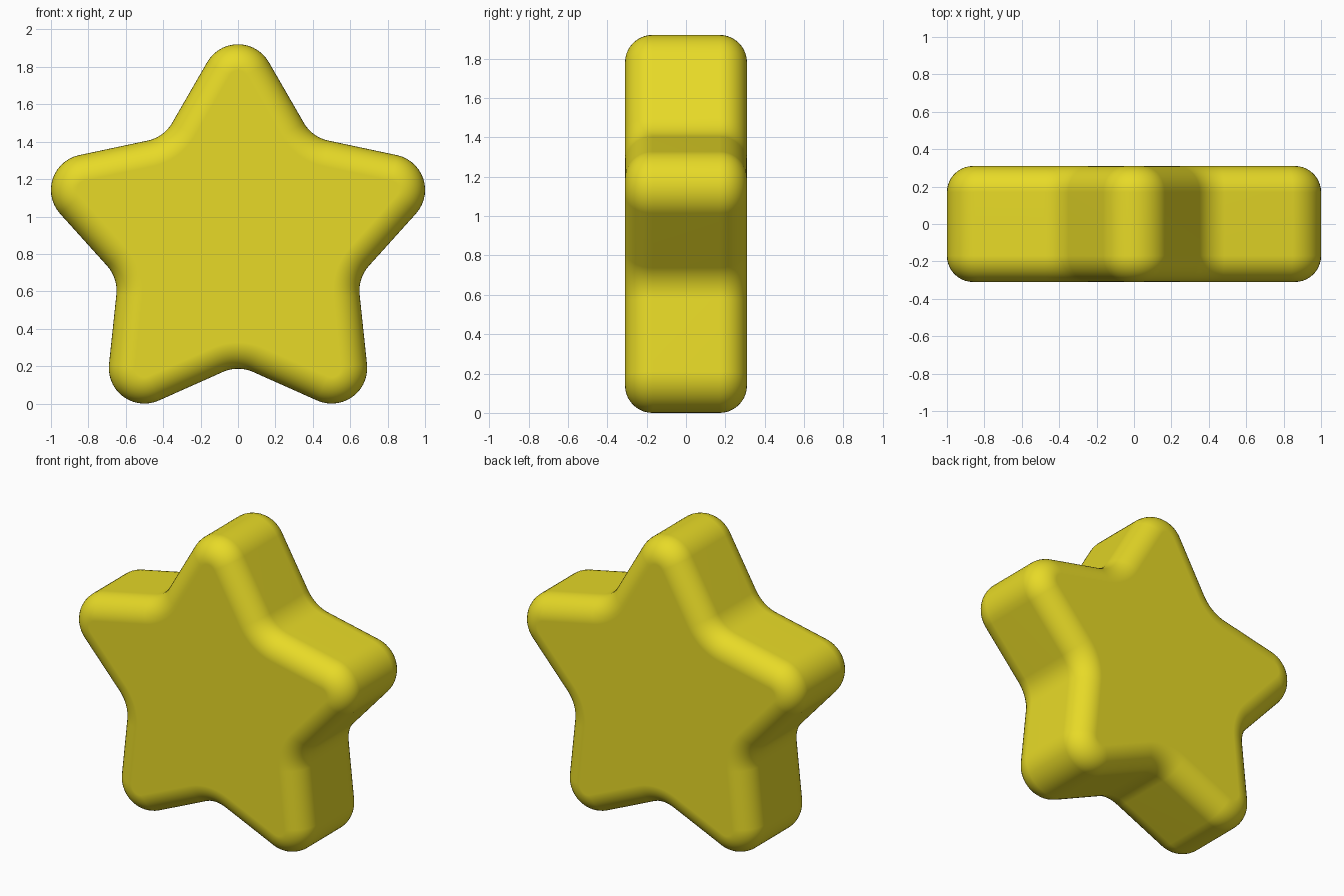
import bpy, bmesh
from math import sin, cos, pi, radians

if "Cube" in bpy.data.objects:
    bpy.data.objects.remove(bpy.data.objects["Cube"])

TIP_R, TIP_D = 0.19, 0.852         # rounded tip: radius, distance of its centre
VAL_R, VAL_D = 0.20, 0.893         # rounded valley: radius, distance of its centre
CENTRE_Z = 0.879
HALF_DEPTH, BEVEL = 0.31, 0.14
ARC, STEPS = 14, 10


def star_outline(inset):
    """Rounded star outline, moved inwards by inset."""
    pts = []
    for k in range(5):
        t = radians(90 + 72 * k)
        for i in range(ARC + 1):                      # convex tip
            a = t + radians(-60 + 120 * i / ARC)
            r = TIP_R - inset
            pts.append((TIP_D * cos(t) + r * cos(a), TIP_D * sin(t) + r * sin(a)))
        v = t + radians(36)
        for i in range(ARC + 1):                      # concave valley
            a = t + radians(60 - 48 * i / ARC) + 0.0
            a = v + radians(24 - 48 * i / ARC)
            r = VAL_R + inset
            pts.append((VAL_D * cos(v) - r * cos(a), VAL_D * sin(v) - r * sin(a)))
    return pts


# Rounded-edge profile from front face to back face: (inset, y)
front = [(BEVEL * (1 - sin(q)), -HALF_DEPTH + BEVEL * (1 - cos(q)))
         for q in (i * pi / 2 / STEPS for i in range(STEPS + 1))]
profile = front + [(d, -y) for d, y in reversed(front)]

# Star body: loops bridged along the profile, capped front and back
bm = bmesh.new()
loops = [[bm.verts.new((x, y, z + CENTRE_Z)) for x, z in star_outline(d)]
         for d, y in profile]
n = len(loops[0])
for a, b in zip(loops, loops[1:]):
    for i in range(n):
        j = (i + 1) % n
        bm.faces.new((a[i], a[j], b[j], b[i]))
bm.faces.new(loops[0])
bm.faces.new(loops[-1])
bmesh.ops.recalc_face_normals(bm, faces=bm.faces)
for f in bm.faces:
    f.smooth = True

mesh = bpy.data.meshes.new("star")
bm.to_mesh(mesh)
bm.free()
star = bpy.data.objects.new("star", mesh)
bpy.context.collection.objects.link(star)

# Keep the flat faces flat in the shading
star.modifiers.new("weighted_normals", 'WEIGHTED_NORMAL')

yellow = bpy.data.materials.new("yellow")
yellow.diffuse_color = (0.8, 0.7, 0.02, 1)
yellow.use_nodes = True
yellow.node_tree.nodes["Principled BSDF"].inputs["Base Color"].default_value = yellow.diffuse_color
mesh.materials.append(yellow)
